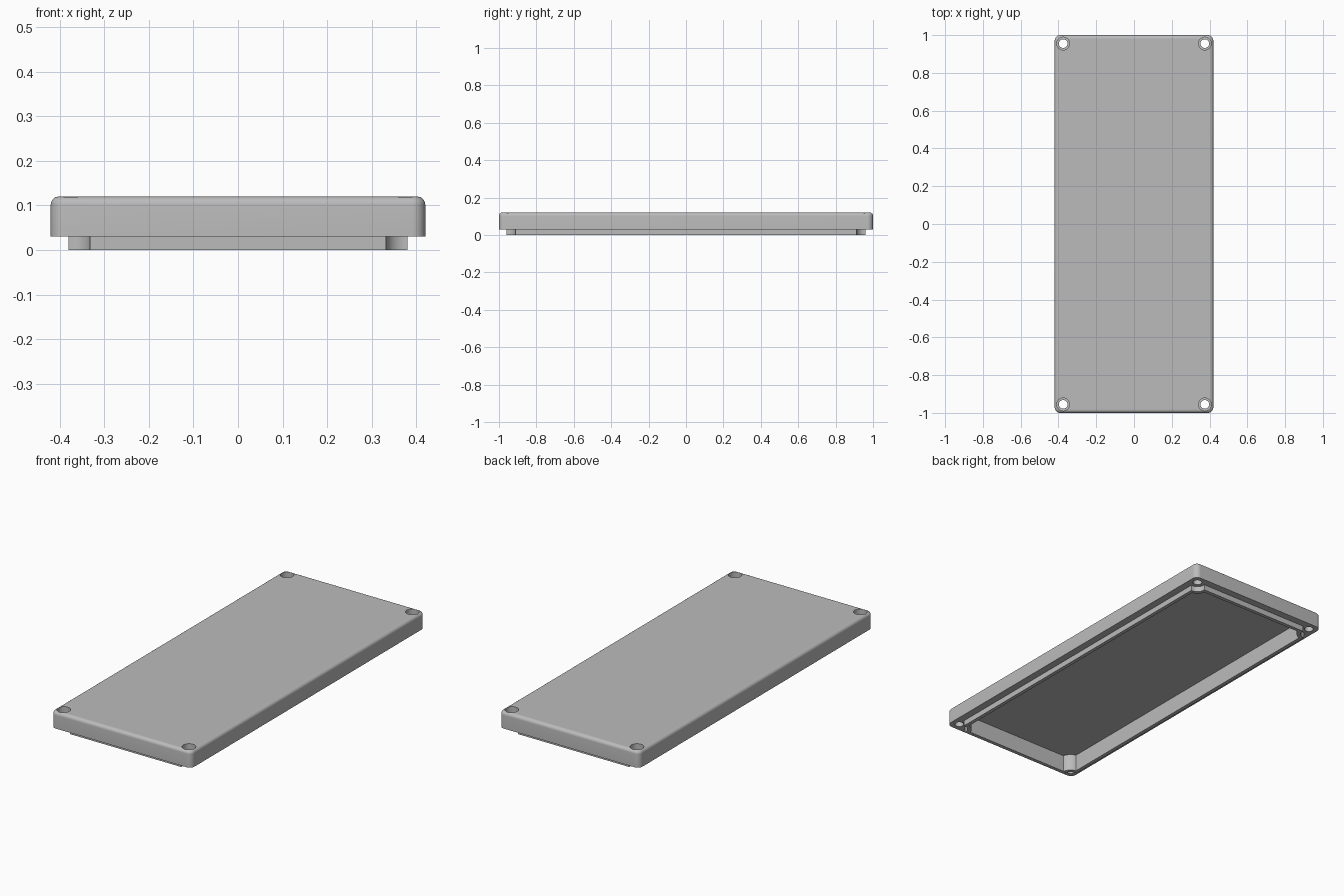
import bpy
import bmesh
from math import atan2, cos, sin, pi, radians, sqrt

HALF_X, HALF_Y = 0.42, 1.0
RIM_Z, TOP_Z, CEILING_Z = 0.03, 0.12, 0.092
CORNER, FILLET = 0.03, 0.018
SCREW_X, SCREW_Y = 0.375, 0.955

if "Cube" in bpy.data.objects:
    bpy.data.objects.remove(bpy.data.objects["Cube"], do_unlink=True)

grey = bpy.data.materials.new("plain grey")
grey.use_nodes = True
grey.diffuse_color = (0.5, 0.5, 0.5, 1)
grey.node_tree.nodes["Principled BSDF"].inputs["Base Color"].default_value = (0.5, 0.5, 0.5, 1)


def arc(cx, cy, r, a0, a1, steps=10):
    angles = [a0 + (a1 - a0) * i / steps for i in range(steps + 1)]
    return [(cx + r * cos(a), cy + r * sin(a)) for a in angles]


def four_corners(points):
    """Mirror one corner into all four, counter-clockwise."""
    outline = []
    for sx, sy in ((1, 1), (-1, 1), (-1, -1), (1, -1)):
        corner = [(x * sx, y * sy) for x, y in points]
        outline += corner if sx == sy else corner[::-1]
    return outline


def rounded(inset):
    r = CORNER - inset
    return four_corners(arc(HALF_X - CORNER, HALF_Y - CORNER, r, 0, pi / 2))


def notched(hx, hy, r):
    """Rectangle whose corners curve inward around the screw holes."""
    dx, dy = hx - SCREW_X, hy - SCREW_Y
    start = atan2(-sqrt(r * r - dx * dx), dx)
    end = atan2(dy, -sqrt(r * r - dy * dy))
    if end > 0:
        end -= 2 * pi
    return four_corners(arc(SCREW_X, SCREW_Y, r, start, end, 16))


def loft(name, layers):
    """Closed solid through a stack of (outline, height) layers."""
    bm = bmesh.new()
    rings = [[bm.verts.new((x, y, z)) for x, y in pts] for pts, z in layers]
    for low, high in zip(rings, rings[1:]):
        for i in range(len(low)):
            j = (i + 1) % len(low)
            bm.faces.new((low[i], low[j], high[j], high[i]))
    bm.faces.new(rings[0][::-1])
    bm.faces.new(rings[-1])
    mesh = bpy.data.meshes.new(name)
    bm.to_mesh(mesh)
    bm.free()
    mesh.materials.append(grey)
    obj = bpy.data.objects.new(name, mesh)
    bpy.context.collection.objects.link(obj)
    return obj


def combine(target, tool, operation):
    bpy.context.view_layer.objects.active = target
    mod = target.modifiers.new(operation, "BOOLEAN")
    mod.operation, mod.solver, mod.object = operation, "EXACT", tool
    bpy.ops.object.modifier_apply(modifier=mod.name)
    bpy.data.objects.remove(tool, do_unlink=True)


# Body with rounded top edge
layers = [(rounded(0), RIM_Z)]
for i in range(7):
    a = i / 6 * pi / 2
    layers.append((rounded(FILLET * (1 - cos(a))), TOP_Z - FILLET * (1 - sin(a))))
lid = loft("enclosure_lid", layers)

# Locating lip under the rim, then the hollow inside it
lip = notched(0.38, 0.96, 0.043)
combine(lid, loft("locating_lip", [(lip, 0), (lip, RIM_Z + 0.01)]), "UNION")
hollow = notched(0.36, 0.94, 0.063)
combine(lid, loft("hollow", [(hollow, -0.05), (hollow, CEILING_Z)]), "DIFFERENCE")

# Counterbored screw holes
for sx in (-1, 1):
    for sy in (-1, 1):
        for radius, bottom in ((0.023, -0.05), (0.034, 0.07)):
            ring = arc(sx * SCREW_X, sy * SCREW_Y, radius, 0, 2 * pi, 32)[:-1]
            combine(lid, loft("screw_hole", [(ring, bottom), (ring, 0.2)]), "DIFFERENCE")

bpy.ops.object.select_all(action="DESELECT")
lid.select_set(True)
bpy.context.view_layer.objects.active = lid
bpy.ops.object.shade_smooth_by_angle(angle=radians(30))
